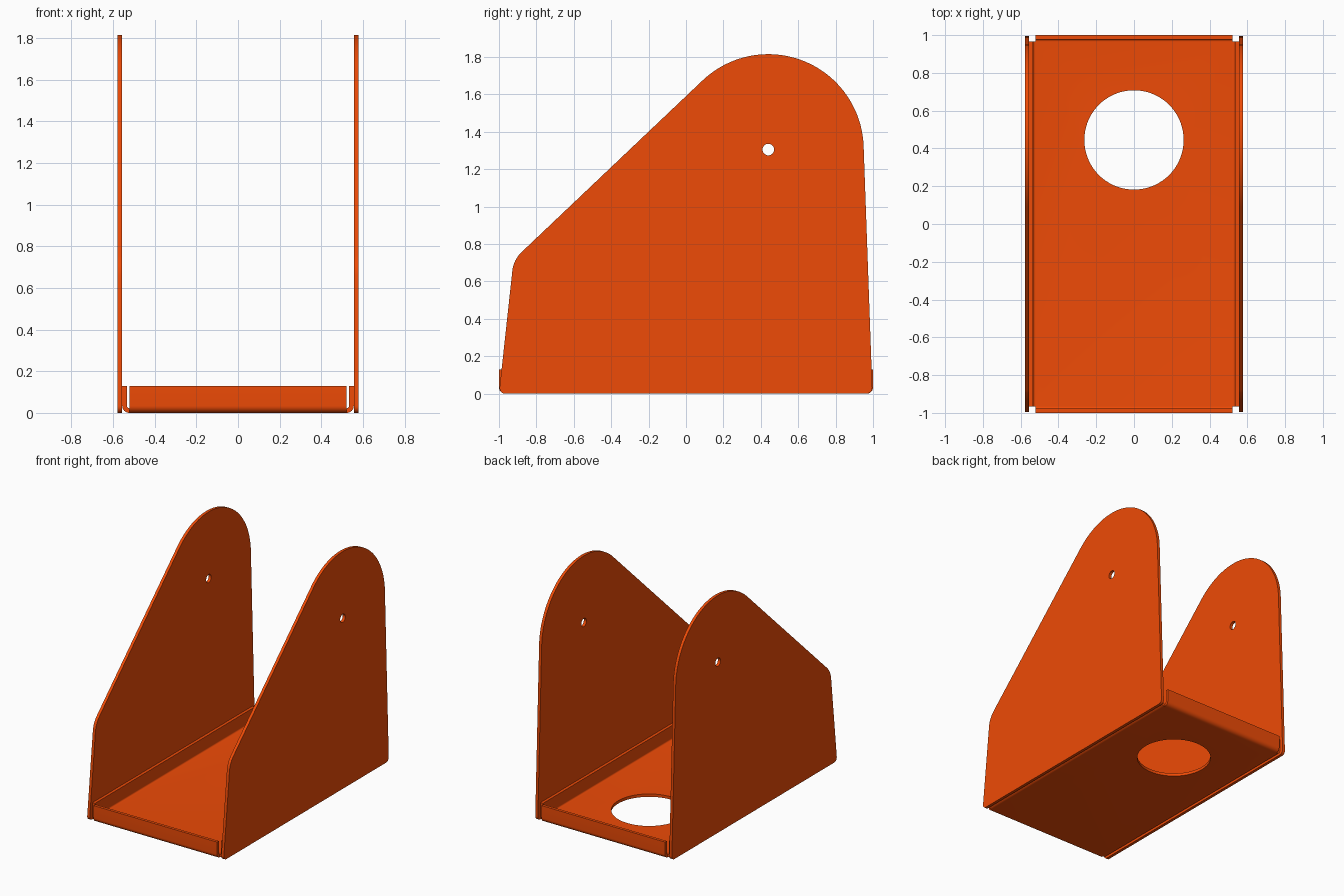
import bpy, bmesh
from math import sin, cos, pi, radians, tan
from mathutils import Vector

if "Cube" in bpy.data.objects:
    bpy.data.objects.remove(bpy.data.objects["Cube"])

T = 0.022        # sheet thickness
R = 0.034        # outer bend radius
W, D = 0.556, 1.0  # outer half width and half depth of the tray
H = 0.128        # flange height

mat = bpy.data.materials.new("orange_paint")
mat.diffuse_color = (0.86, 0.07, 0.002, 1)
mat.use_nodes = True
mat.node_tree.nodes["Principled BSDF"].inputs["Base Color"].default_value = mat.diffuse_color


def circle(cx, cy, r, n):
    return [(cx + r * cos(2 * pi * i / n), cy + r * sin(2 * pi * i / n)) for i in range(n)]


def fillet(a, p, b, r, n=8):
    """Round the corner p between a and b."""
    a, p, b = Vector(a), Vector(p), Vector(b)
    u, v = (a - p).normalized(), (b - p).normalized()
    half = u.angle(v) / 2
    c = p + (u + v).normalized() * (r / sin(half))
    s = (p + u * (r / tan(half)) - c).normalized()
    e = (p + v * (r / tan(half)) - c).normalized()
    return [tuple(c + s.slerp(e, i / n) * r) for i in range(n + 1)]


def fill(bm, loops, place):
    """Fill an outline with holes; returns the vertices of the outline."""
    edges, first = [], None
    for loop in loops:
        vs = [bm.verts.new(place(*p)) for p in loop]
        first = first or vs
        edges += [bm.edges.new((vs[i - 1], vs[i])) for i in range(len(vs))]
    bmesh.ops.triangle_fill(bm, edges=edges, use_beauty=True, use_dissolve=False)
    return first


def finish(bm, name, outward):
    """Orient the outer skin, thicken it inward and shade it."""
    bmesh.ops.recalc_face_normals(bm, faces=bm.faces)
    bm.faces.ensure_lookup_table()
    if bm.faces[0].normal.dot(outward) < 0:
        bmesh.ops.reverse_faces(bm, faces=bm.faces)
    me = bpy.data.meshes.new(name)
    bm.to_mesh(me)
    bm.free()
    ob = bpy.data.objects.new(name, me)
    bpy.context.collection.objects.link(ob)
    me.materials.append(mat)
    mod = ob.modifiers.new("thickness", 'SOLIDIFY')
    mod.thickness, mod.offset, mod.use_even_offset = T, -1, True
    bpy.ops.object.select_all(action='DESELECT')
    ob.select_set(True)
    bpy.context.view_layer.objects.active = ob
    bpy.ops.object.convert(target='MESH')
    bpy.ops.object.shade_smooth_by_angle(angle=radians(30))


# Bent tray: floor with round hole, four flanges bent up from its edges
bm = bmesh.new()
fx, fy = W - R, D - R
rect = [(-fx, -fy), (fx, -fy), (fx, fy), (-fx, fy)]
corners = fill(bm, [rect, circle(0, 0.445, 0.263, 72)], lambda x, y: (x, y, 0))
bend = [(R * sin(i * pi / 16), R - R * cos(i * pi / 16)) for i in range(1, 9)] + [(R, H)]
for i, out in enumerate([(0, -1, 0), (1, 0, 0), (0, 1, 0), (-1, 0, 0)]):
    a, b = corners[i], corners[(i + 1) % 4]
    pair = (a, b)
    for d, z in bend:
        off = Vector(out) * d + Vector((0, 0, z))
        new = (bm.verts.new(a.co + off), bm.verts.new(b.co + off))
        bm.faces.new((pair[0], pair[1], new[1], new[0]))
        pair = new
finish(bm, "bent_tray", Vector((0, 0, -1)))

# Side plates: rounded cheek outline with a small pivot hole
cy, cz, r = 0.44, 1.305, 0.51
arc = [(cy + r * cos(radians(2 + 131.5 * i / 40)), cz + r * sin(radians(2 + 131.5 * i / 40)))
       for i in range(41)]
front_low, front_high, back_low = (-1.0, 0), (-0.922, 0.716), (0.997, 0)
outline = (fillet(front_low, back_low, arc[0], 0.03) + arc
           + fillet(arc[-1], front_high, front_low, 0.16)
           + fillet(front_high, front_low, back_low, 0.03))
for side, name in ((1, "right_side_plate"), (-1, "left_side_plate")):
    bm = bmesh.new()
    fill(bm, [outline, circle(cy, cz, 0.031, 32)], lambda y, z: (side * (W + T), y, z))
    finish(bm, name, Vector((side, 0, 0)))
